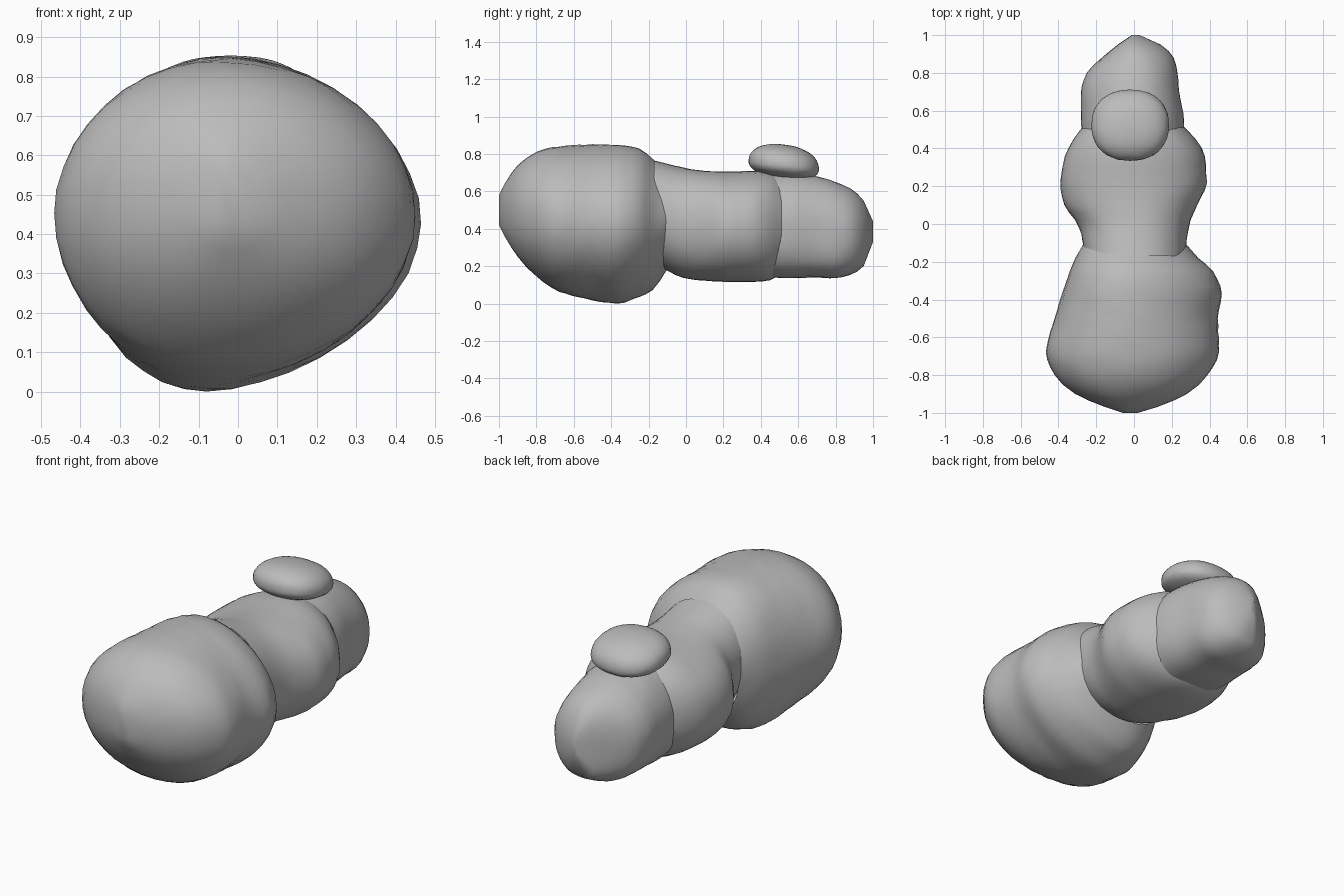
import bpy, bmesh, math, random

if "Cube" in bpy.data.objects:
    bpy.data.objects.remove(bpy.data.objects["Cube"])
random.seed(4)

grey = bpy.data.materials.new("plain grey")
grey.diffuse_color = (0.5, 0.5, 0.5, 1)
grey.use_nodes = True
grey.node_tree.nodes["Principled BSDF"].inputs["Base Color"].default_value = grey.diffuse_color


def interp(rows, y):
    """Smooth (Hermite) interpolation of the section table at y."""
    n = len(rows)
    i = max(k for k in range(n - 1) if rows[k][0] <= y + 1e-9)
    a, b = rows[i], rows[i + 1]
    p, q = rows[max(i - 1, 0)], rows[min(i + 2, n - 1)]
    h = b[0] - a[0]
    t = (y - a[0]) / h
    out = []
    for k in range(1, 5):
        s = (b[k] - a[k]) / h
        s0 = (a[k] - p[k]) / (a[0] - p[0]) if i > 0 else s
        s1 = (q[k] - b[k]) / (q[0] - b[0]) if i < n - 2 else s
        ma = 2 * s * s0 / (s + s0) if s * s0 > 0 else 0
        mb = 2 * s * s1 / (s + s1) if s * s1 > 0 else 0
        if i == 0:
            ma = s
        if i == n - 2:
            mb = s
        out.append((2*t**3 - 3*t*t + 1) * a[k] + (t**3 - 2*t*t + t) * h * ma
                   + (3*t*t - 2*t**3) * b[k] + (t**3 - t*t) * h * mb)
    return out


def lobe(name, rows, n_up, n_low, top_x=0.0, low_x=0.0, skew_from=None,
         caps=(), seg=40, jitter=0.005):
    """Loft of rounded sections; rows are (y, x min, x max, z min, z max).
    top_x and low_x are where the crest and the keel run."""
    bm = bmesh.new()
    ys = []
    for a, b in zip(rows, rows[1:]):
        m = max(1, round((b[0] - a[0]) / 0.04))
        ys += [a[0] + (b[0] - a[0]) * k / m for k in range(m)]
    ys.append(rows[-1][0])
    rings = []
    for y in ys:
        x0, x1, z0, z1 = interp(rows, y)
        cx, cz, rx, rz = (x0 + x1) / 2, (z0 + z1) / 2, (x1 - x0) / 2, (z1 - z0) / 2
        # the keel swings off-centre gradually behind skew_from
        w = 1 if skew_from is None else min(1, max(0, (y - skew_from) / 0.4))
        low = n_low + 0.25 * (1 - w)
        ring = []
        for k in range(seg):
            a = 2 * math.pi * k / seg
            c, s = math.cos(a), math.sin(a)
            e = 2 / (n_up if s > 0 else low)
            u = math.copysign(abs(c) ** e, c)
            v = math.copysign(abs(s) ** e, s)
            r = 1 + random.uniform(-jitter, jitter)
            shift = (top_x - cx if v > 0 else (low_x - cx) * w) * v * v
            ring.append(bm.verts.new((cx + rx * u * r + shift, y, cz + rz * v * r)))
        rings.append(ring)
    for r, q in zip(rings, rings[1:]):
        for k in range(seg):
            bm.faces.new((r[k], r[(k + 1) % seg], q[(k + 1) % seg], q[k]))
    for i in caps:
        bm.faces.new(rings[i])
    bmesh.ops.recalc_face_normals(bm, faces=bm.faces)
    return finish(name, bm)


def finish(name, bm):
    me = bpy.data.meshes.new(name)
    bm.to_mesh(me)
    bm.free()
    ob = bpy.data.objects.new(name, me)
    bpy.context.collection.objects.link(ob)
    me.materials.append(grey)
    bpy.ops.object.select_all(action='DESELECT')
    ob.select_set(True)
    bpy.context.view_layer.objects.active = ob
    bpy.ops.object.shade_smooth_by_angle(angle=math.radians(35))
    return ob


# Large bulbous front mass
lobe("front_bulb", [
    (-1.00, -0.06, 0.02, 0.42, 0.58),
    (-0.97, -0.15, 0.12, 0.36, 0.64),
    (-0.90, -0.31, 0.28, 0.25, 0.74),
    (-0.80, -0.42, 0.39, 0.145, 0.81),
    (-0.68, -0.465, 0.45, 0.065, 0.84),
    (-0.50, -0.42, 0.445, 0.018, 0.85),
    (-0.37, -0.38, 0.465, 0.00, 0.85),
    (-0.25, -0.34, 0.42, 0.035, 0.83),
    (-0.18, -0.31, 0.34, 0.07, 0.775),
    (-0.10, -0.265, 0.27, 0.185, 0.70)], 1.98, 1.9, -0.03, -0.08, -0.85, (0,))

# Middle body with bulging sides
lobe("middle_body", [
    (-0.17, -0.26, 0.27, 0.22, 0.765),
    (-0.05, -0.28, 0.285, 0.15, 0.735),
    (0.02, -0.31, 0.30, 0.13, 0.72),
    (0.10, -0.37, 0.335, 0.122, 0.71),
    (0.22, -0.39, 0.385, 0.115, 0.705),
    (0.36, -0.365, 0.375, 0.115, 0.71),
    (0.45, -0.32, 0.325, 0.125, 0.70),
    (0.51, -0.275, 0.27, 0.16, 0.67)], 2.15, 2.15)

# Tapering rear end
lobe("rear_end", [
    (0.44, -0.27, 0.27, 0.14, 0.70),
    (0.55, -0.28, 0.265, 0.135, 0.70),
    (0.70, -0.28, 0.24, 0.14, 0.68),
    (0.80, -0.25, 0.23, 0.135, 0.65),
    (0.88, -0.17, 0.21, 0.155, 0.615),
    (0.95, -0.085, 0.14, 0.20, 0.55),
    (1.00, -0.01, 0.03, 0.33, 0.44)], 2.0, 2.7, caps=(-1,))

# Rounded dome resting on top, its skirt sunk into the body
bm = bmesh.new()
bmesh.ops.create_icosphere(bm, subdivisions=4, radius=1)
for v in bm.verts:
    x, y, z = v.co
    w = (abs(x)**2.25 + abs(y)**2.25 + abs(z)**2.25) ** (-1 / 2.25)
    r = w * (1 + random.uniform(-0.006, 0.006))
    height = 0.11 if z > 0 else 0.075
    v.co = (-0.02 + 0.205 * x * r, 0.523 + 0.188 * y * r,
            0.74 + height * z * r - 0.022 * y * r)
bmesh.ops.delete(bm, geom=[v for v in bm.verts if v.co.z < 0.665], context='VERTS')
finish("top_cap", bm)
